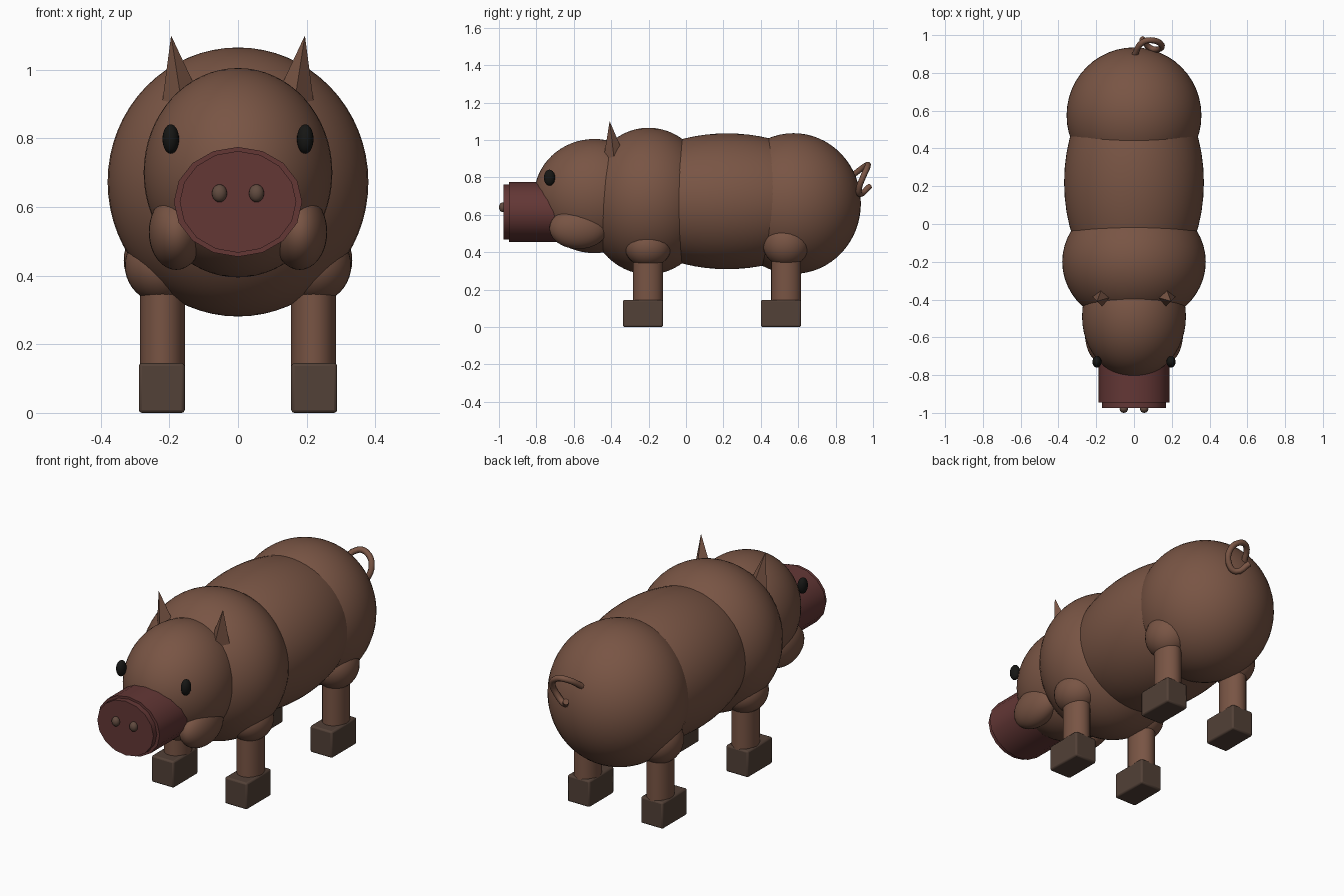
import bpy, math
from mathutils import Vector

if "Cube" in bpy.data.objects:
    bpy.data.objects.remove(bpy.data.objects["Cube"])


def material(name, rgb):
    m = bpy.data.materials.new(name)
    m.diffuse_color = (*rgb, 1)
    m.use_nodes = True
    m.node_tree.nodes["Principled BSDF"].inputs["Base Color"].default_value = m.diffuse_color
    return m


HIDE = material("hide", (0.19, 0.09, 0.058))
SNOUT = material("snout_red", (0.125, 0.038, 0.036))
HOOF = material("hoof_brown", (0.085, 0.052, 0.038))
NOSE = material("nostril_brown", (0.12, 0.07, 0.05))
BLACK = material("eye_black", (0.008, 0.008, 0.007))


def finish(name, mat, angle=40):
    ob = bpy.context.object
    ob.name = name
    ob.data.materials.append(mat)
    bpy.ops.object.transform_apply(location=False, rotation=False, scale=True)
    bpy.ops.object.shade_smooth_by_angle(angle=math.radians(angle))
    return ob


def ball(name, loc, radii, mat=HIDE, seg=32, rings=20):
    bpy.ops.mesh.primitive_uv_sphere_add(segments=seg, ring_count=rings, radius=1,
                                         location=loc, scale=radii)
    return finish(name, mat, 60)


def tube(name, loc, radii, depth, mat, rot=(0, 0, 0), sides=16):
    bpy.ops.mesh.primitive_cylinder_add(vertices=sides, radius=1, depth=1, location=loc,
                                        rotation=rot, scale=(radii[0], radii[1], depth))
    return finish(name, mat)


# Body masses and head
ball("chest", (0, -0.2, 0.673), (0.38, 0.34, 0.392), seg=48, rings=32)
ball("barrel", (0, 0.22, 0.672), (0.37, 0.6, 0.363), seg=48, rings=32)
ball("rump", (0, 0.575, 0.66), (0.357, 0.36, 0.376), seg=48, rings=32)
ball("head", (0, -0.49, 0.70), (0.275, 0.322, 0.305), seg=48, rings=32)

# Snout with stepped front disc
FORWARD = (math.pi / 2, 0, 0)
tube("snout", (0, -0.79, 0.615), (0.187, 0.16), 0.31, SNOUT, FORWARD)
tube("snout_disc", (0, -0.95, 0.615), (0.17, 0.148), 0.05, SNOUT, FORWARD)

for side, s in (("left", 1), ("right", -1)):
    # Face details
    ball(f"{side}_jowl", (s * 0.18, -0.575, 0.527), (0.08, 0.155, 0.11))
    ball(f"{side}_eye", (s * 0.196, -0.73, 0.798), (0.024, 0.03, 0.043), BLACK, 20, 14)
    ball(f"{side}_nostril", (s * 0.054, -0.98, 0.64), (0.022, 0.02, 0.026), NOSE, 16, 10)

    # Four-sided ear, leaning out and forward
    tip, base = Vector((s * 0.195, -0.408, 1.1)), Vector((s * 0.153, -0.375, 0.83))
    axis = tip - base
    bpy.ops.mesh.primitive_cone_add(vertices=4, radius1=0.08, depth=axis.length,
                                    location=(tip + base) / 2)
    bpy.context.object.rotation_euler = (math.atan2(-axis.y, axis.z),
                                         math.atan2(axis.x, axis.z), 0)
    finish(f"{side}_ear", HIDE, 20)

    # Legs: upper joint, shank and hoof block
    for end, y, hoof_y, z, r in (("front", -0.203, -0.23, 0.43, (0.11, 0.125, 0.11)),
                                 ("rear", 0.535, 0.508, 0.445, (0.113, 0.125, 0.122))):
        ball(f"{end}_{side}_leg_joint", (s * 0.22, y, z), r)
        tube(f"{end}_{side}_leg", (s * 0.22, y, 0.25), (0.065, 0.08), 0.3, HIDE, sides=24)
        bpy.ops.mesh.primitive_cube_add(size=1, location=(s * 0.222, hoof_y, 0.0725),
                                        scale=(0.134, 0.214, 0.145))
        hoof = finish(f"{end}_{side}_hoof", HOOF)
        bevel = hoof.modifiers.new("bevel", 'BEVEL')
        bevel.width, bevel.segments = 0.009, 2

# Curled tail
path = [(0, 0.89, 0.81), (0.05, 0.965, 0.865), (0.1, 0.972, 0.86), (0.145, 0.95, 0.81),
        (0.13, 0.925, 0.74), (0.09, 0.93, 0.71), (0.04, 0.982, 0.752)]
curve = bpy.data.curves.new("tail", 'CURVE')
curve.dimensions = '3D'
curve.bevel_depth, curve.bevel_resolution, curve.resolution_u = 0.016, 2, 4
curve.use_fill_caps = True
spline = curve.splines.new('BEZIER')
spline.bezier_points.add(len(path) - 1)
for p, co in zip(spline.bezier_points, path):
    p.co = co
    p.handle_left_type = p.handle_right_type = 'AUTO'
curve.materials.append(HIDE)
bpy.context.collection.objects.link(bpy.data.objects.new("tail", curve))
